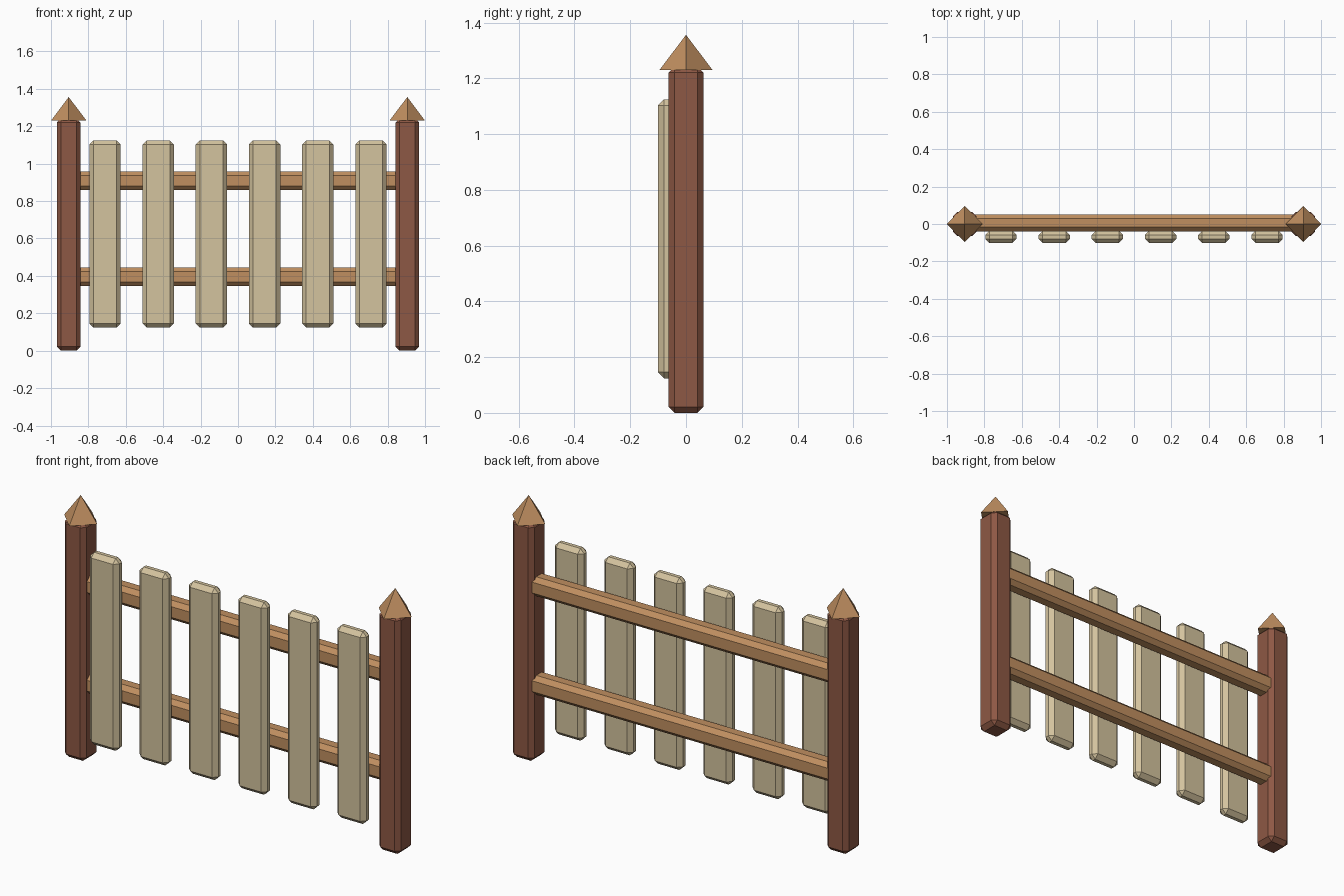
import bpy
import bmesh
import math
from mathutils import Matrix

if "Cube" in bpy.data.objects:
    bpy.data.objects.remove(bpy.data.objects["Cube"], do_unlink=True)


def make_material(name, rgb):
    mat = bpy.data.materials.new(name)
    mat.use_nodes = True
    colour = (*rgb, 1)
    mat.diffuse_color = colour
    mat.node_tree.nodes["Principled BSDF"].inputs["Base Color"].default_value = colour
    return mat


red_wood = make_material("red brown wood", (0.27, 0.098, 0.058))
tan_wood = make_material("tan wood", (0.527, 0.275, 0.117))
pale_wood = make_material("pale wood", (0.658, 0.546, 0.342))

BEVEL = 0.022


def add_object(name, bm, mat):
    mesh = bpy.data.meshes.new(name)
    bm.to_mesh(mesh)
    bm.free()
    mesh.materials.append(mat)
    obj = bpy.data.objects.new(name, mesh)
    bpy.context.collection.objects.link(obj)
    return obj


def beam(name, centre, size, mat):
    """Box with a single flat chamfer on every edge."""
    bm = bmesh.new()
    bmesh.ops.create_cube(bm, size=1)
    bmesh.ops.scale(bm, vec=size, verts=bm.verts)
    bmesh.ops.bevel(bm, geom=bm.edges[:], offset=BEVEL, segments=1, affect='EDGES')
    bmesh.ops.translate(bm, vec=centre, verts=bm.verts)
    return add_object(name, bm, mat)


def spike(name, centre, radius, height, mat):
    """Four-sided pyramid with its corners along x and y."""
    bm = bmesh.new()
    bmesh.ops.create_cone(bm, cap_ends=True, segments=4, radius1=radius,
                          radius2=0, depth=height,
                          matrix=Matrix.Translation(centre))
    return add_object(name, bm, mat)


# Posts with pointed caps
for side, label in ((1, "left"), (-1, "right")):
    x = side * 0.905
    beam(f"{label}_post", (x, 0, 0.621), (0.126, 0.126, 1.242), red_wood)
    spike(f"{label}_post_cap", (x, 0, 1.293), 0.095, 0.126, tan_wood)

# Horizontal rails
for label, z in (("lower", 0.396), ("upper", 0.909)):
    beam(f"{label}_rail", (0, 0.006, z), (1.78, 0.09, 0.1), tan_wood)

# Vertical slats on the front of the rails
for i in range(6):
    beam(f"slat_{i + 1}", ((i - 2.5) * 0.2845, -0.069, 0.624),
         (0.168, 0.064, 1.0), pale_wood)
